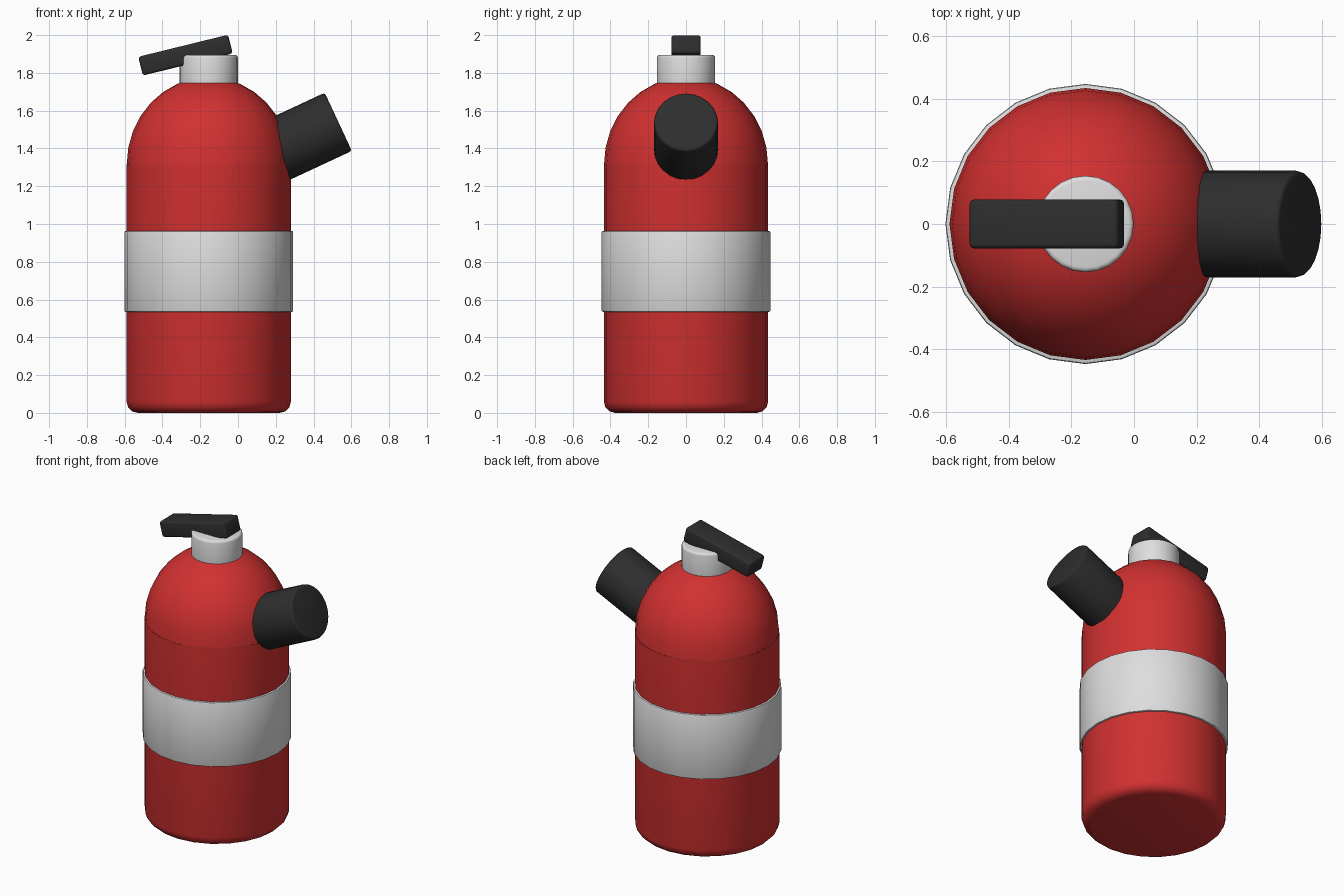
import bpy, bmesh, math
from mathutils import Matrix

if "Cube" in bpy.data.objects:
    bpy.data.objects.remove(bpy.data.objects["Cube"])

CX = -0.155  # axis of the tank


def material(name, rgb):
    m = bpy.data.materials.new(name)
    m.diffuse_color = (*rgb, 1)
    m.use_nodes = True
    m.node_tree.nodes["Principled BSDF"].inputs["Base Color"].default_value = m.diffuse_color
    return m


red = material("red", (0.64, 0.03, 0.03))
grey = material("light_grey", (0.73, 0.73, 0.73))
black = material("black", (0.027, 0.027, 0.027))


def finish(name, bm, mat, matrix, angle=35):
    bmesh.ops.recalc_face_normals(bm, faces=bm.faces)
    me = bpy.data.meshes.new(name)
    bm.to_mesh(me)
    bm.free()
    me.materials.append(mat)
    ob = bpy.data.objects.new(name, me)
    ob.matrix_world = matrix
    bpy.context.collection.objects.link(ob)
    bpy.ops.object.select_all(action='DESELECT')
    ob.select_set(True)
    bpy.context.view_layer.objects.active = ob
    bpy.ops.object.shade_smooth_by_angle(angle=math.radians(angle))
    return ob


def lathe(name, profile, mat, matrix, sides=24):
    """Spin (radius, height) points around z; radius 0 makes a pole."""
    bm = bmesh.new()
    verts = [bm.verts.new((r, 0, z)) for r, z in profile]
    edges = [bm.edges.new(p) for p in zip(verts, verts[1:])]
    bmesh.ops.spin(bm, geom=verts + edges, cent=(0, 0, 0), axis=(0, 0, 1),
                   angle=2 * math.pi, steps=sides)
    bmesh.ops.remove_doubles(bm, verts=bm.verts, dist=1e-5)
    return finish(name, bm, mat, matrix)


def rounded(r, z0, z1, b0, b1, n=3):
    """Closed cylinder profile with rounded bottom and top rims."""
    q = [math.pi / 2 * i / n for i in range(n + 1)]
    low = [(r - b0 + b0 * math.sin(a), z0 + b0 - b0 * math.cos(a)) for a in q]
    high = [(r - b1 + b1 * math.cos(a), z1 - b1 + b1 * math.sin(a)) for a in q]
    return [(0, z0)] + low + high + [(0, z1)]


axis = Matrix.Translation((CX, 0, 0))

# Tank: cylinder with rounded foot, open under the dome
lathe("tank_body", rounded(0.435, 0, 1.33, 0.06, 0.01)[:5] + [(0.435, 1.315)], red, axis)

# Dome on top of the tank
dome = [(0.434 * math.cos(a), 1.315 + 0.462 * math.sin(a))
        for a in (math.pi / 2 * i / 8 for i in range(8))] + [(0, 1.777)]
lathe("tank_dome", dome, red, axis)

# Label band
lathe("label_band", rounded(0.447, 0.535, 0.963, 0.008, 0.008, 2), grey, axis)

# Valve neck
lathe("valve_neck", rounded(0.154, 1.66, 1.895, 0.015, 0.015), grey, axis)

# Nozzle, tilted up out of the dome
nozzle = Matrix.Translation((0.531, 0, 1.541)) @ Matrix.Rotation(math.radians(65), 4, 'Y')
lathe("nozzle", rounded(0.17, -0.4, 0, 0.015, 0.015), black, nozzle)

# Handle lever: tilted box with rounded edges
bm = bmesh.new()
bmesh.ops.create_cube(bm, size=1, matrix=Matrix.Diagonal((0.49, 0.156, 0.102, 1)))
bmesh.ops.bevel(bm, geom=bm.edges[:], offset=0.015, segments=3, profile=0.5, affect='EDGES')
finish("handle_lever", bm, black,
       Matrix.Translation((-0.278, 0, 1.894)) @ Matrix.Rotation(math.radians(-13.8), 4, 'Y'))
